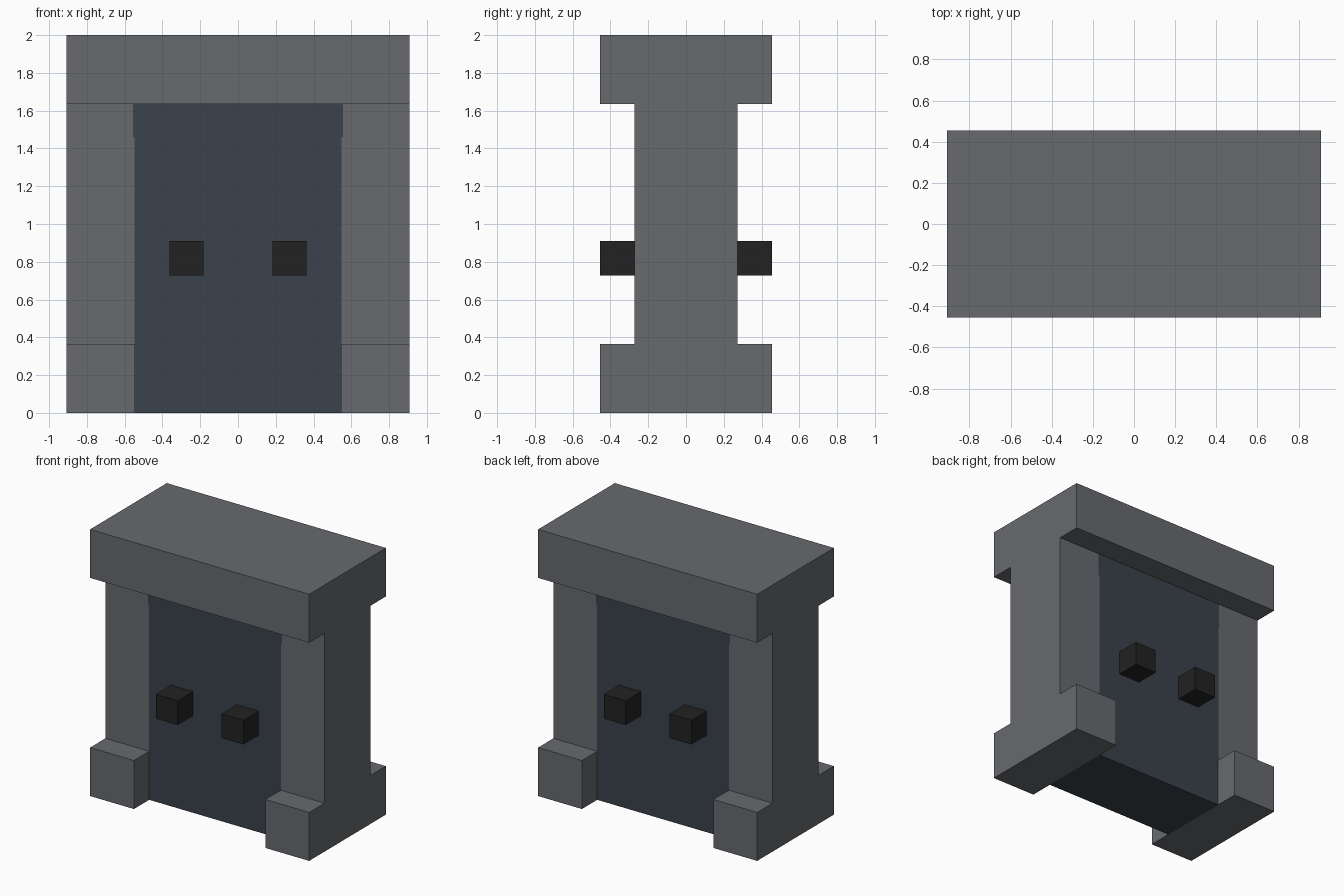
import bpy, bmesh

if "Cube" in bpy.data.objects:
    bpy.data.objects.remove(bpy.data.objects["Cube"])

U = 2 / 11  # the whole model sits on an 11-unit-high block grid


def material(name, rgb):
    m = bpy.data.materials.new(name)
    m.diffuse_color = (*rgb, 1)
    m.use_nodes = True
    m.node_tree.nodes["Principled BSDF"].inputs["Base Color"].default_value = m.diffuse_color
    return m


stone = material("grey_stone", (0.135, 0.143, 0.155))
slate = material("blue_slate", (0.043, 0.054, 0.070))
black = material("black_iron", (0.016, 0.016, 0.016))


def extrude_profile(name, points, axis, start, end, mat):
    """Extrude a closed 2D profile along x (points are y,z) or y (points are x,z)."""
    place = (lambda a, b: (start, a, b)) if axis == "x" else (lambda a, b: (a, start, b))
    bm = bmesh.new()
    face = bm.faces.new([bm.verts.new(place(a, b)) for a, b in points])
    out = bmesh.ops.extrude_face_region(bm, geom=[face])
    verts = [g for g in out["geom"] if isinstance(g, bmesh.types.BMVert)]
    d = end - start
    bmesh.ops.translate(bm, verts=verts, vec=(d, 0, 0) if axis == "x" else (0, d, 0))
    bmesh.ops.recalc_face_normals(bm, faces=bm.faces)
    me = bpy.data.meshes.new(name)
    bm.to_mesh(me)
    bm.free()
    me.materials.append(mat)
    ob = bpy.data.objects.new(name, me)
    bpy.context.collection.objects.link(ob)
    return ob


def box(name, x0, x1, y0, y1, z0, z1, mat):
    return extrude_profile(name, [(x0, z0), (x1, z0), (x1, z1), (x0, z1)], "y", y0, y1, mat)


# Stone frame: I-shaped side profile run across the width
half = [(2.5, 0), (2.5, 2), (1.5, 2), (1.5, 9), (2.5, 9), (2.5, 11)]
profile = half + [(-y, z) for y, z in reversed(half)]
frame = extrude_profile("stone_frame", [(y * U, z * U) for y, z in profile],
                        "x", -5 * U, 5 * U, stone)

# Doorway cut through the frame
opening = box("doorway_cutter", -3 * U, 3 * U, -1, 1, -0.5, 9 * U, stone)
opening.hide_render = True
opening.hide_viewport = True
cut = frame.modifiers.new("doorway", "BOOLEAN")
cut.operation = "DIFFERENCE"
cut.solver = "EXACT"
cut.object = opening

# Door slab, very slightly proud of the posts, with a wider top band
y_door = 1.5 * U + 0.001
w, w_top, z_band, z_top = 0.548, 0.555, 1.46, 9 * U
extrude_profile("door_slab", [(-w, 0), (w, 0), (w, z_band), (w_top, z_band),
                              (w_top, z_top), (-w_top, z_top), (-w_top, z_band),
                              (-w, z_band)], "y", -y_door, y_door, slate)

# Cube handles, two on each face of the door
for side, y0 in (("front", -2.5), ("back", 1.5)):
    for hand, x0 in (("left", -2), ("right", 1)):
        box(f"{side}_{hand}_handle", x0 * U, (x0 + 1) * U, y0 * U, (y0 + 1) * U,
            4 * U, 5 * U, black)
